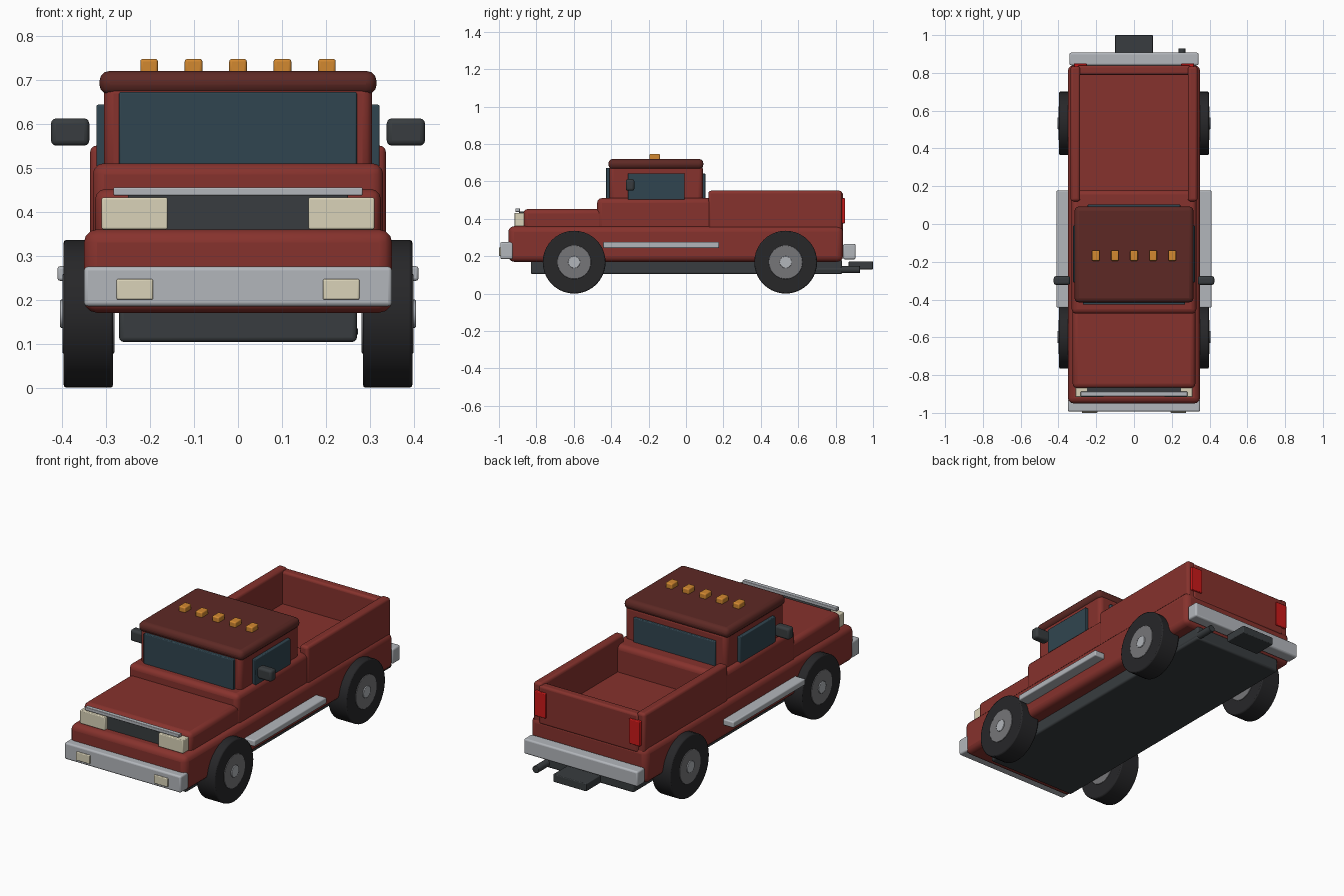
import bpy, math

if "Cube" in bpy.data.objects:
    bpy.data.objects.remove(bpy.data.objects["Cube"])

def material(name, rgb):
    m = bpy.data.materials.new(name)
    m.diffuse_color = (*rgb, 1)
    m.use_nodes = True
    m.node_tree.nodes["Principled BSDF"].inputs["Base Color"].default_value = m.diffuse_color
    return m

RED = material("body_red", (0.24, 0.032, 0.026))
DARK_RED = material("roof_red", (0.11, 0.022, 0.018))
BLACK = material("black_trim", (0.04, 0.046, 0.05))
RUBBER = material("rubber", (0.02, 0.02, 0.022))
GLASS = material("glass", (0.03, 0.06, 0.08))
CHROME = material("chrome", (0.45, 0.47, 0.5))
HUB = material("hub_grey", (0.18, 0.18, 0.19))
CREAM = material("lamp_cream", (0.7, 0.65, 0.48))
AMBER = material("amber", (0.65, 0.25, 0.03))
TAIL = material("tail_red", (0.6, 0.01, 0.01))

def finish(ob, name, mat, bevel, segments):
    ob.name = name
    ob.data.materials.append(mat)
    if bevel:
        mod = ob.modifiers.new("Bevel", 'BEVEL')
        mod.width, mod.segments = bevel, segments
        mod.limit_method = 'ANGLE'
        mod.angle_limit = math.radians(40)
    bpy.ops.object.shade_smooth_by_angle(angle=math.radians(35))
    return ob

def box(name, x, y, z, mat, bevel=0.006, segments=3):
    """Rounded box from (min, max) ranges."""
    bpy.ops.mesh.primitive_cube_add(size=1, location=[sum(r) / 2 for r in (x, y, z)])
    ob = bpy.context.object
    ob.scale = [r[1] - r[0] for r in (x, y, z)]
    bpy.ops.object.transform_apply(location=False, rotation=False, scale=True)
    return finish(ob, name, mat, bevel, segments)

def wide(name, half, y, z, mat, bevel=0.006):
    return box(name, (-half, half), y, z, mat, bevel)

def pair(name, x, y, z, mat, bevel=0.006):
    box(name + "_right", x, y, z, mat, bevel)
    box(name + "_left", (-x[1], -x[0]), y, z, mat, bevel)

def cylinder(name, loc, radius, depth, axis, mat, bevel=0.0, verts=40):
    rot = (0, math.pi / 2, 0) if axis == 'X' else (math.pi / 2, 0, 0)
    bpy.ops.mesh.primitive_cylinder_add(vertices=verts, radius=radius, depth=depth,
                                        location=loc, rotation=rot)
    return finish(bpy.context.object, name, mat, bevel, 2)

# Body
wide("lower_body", 0.35, (-0.95, 0.84), (0.17, 0.36), RED, 0.03)
wide("hood", 0.325, (-0.87, -0.44), (0.33, 0.452), RED, 0.025)
wide("cab_lower", 0.33, (-0.475, 0.18), (0.33, 0.51), RED, 0.025)
wide("cab_upper", 0.305, (-0.41, 0.09), (0.48, 0.69), RED, 0.022)
wide("roof", 0.315, (-0.415, 0.093), (0.665, 0.72), DARK_RED, 0.024)

# Open cargo bed
pair("bed_side", (0.285, 0.336), (0.12, 0.835), (0.33, 0.55), RED, 0.014)
wide("tailgate", 0.3, (0.79, 0.84), (0.33, 0.54), RED, 0.012)
wide("bed_floor", 0.3, (0.15, 0.82), (0.33, 0.365), RED, 0)

# Windows
wide("windshield", 0.27, (-0.427, -0.395), (0.505, 0.672), GLASS, 0.004)
wide("rear_window", 0.245, (0.07, 0.104), (0.5, 0.642), GLASS, 0.004)
pair("side_window", (0.29, 0.322), (-0.31, -0.007), (0.502, 0.643), GLASS, 0.004)

# Front end
wide("grille", 0.25, (-0.893, -0.855), (0.35, 0.44), BLACK, 0.004)
wide("hood_trim", 0.283, (-0.912, -0.888), (0.437, 0.455), CHROME, 0.003)
pair("headlight", (0.16, 0.31), (-0.916, -0.865), (0.36, 0.432), CREAM, 0.004)
wide("front_bumper", 0.35, (-0.993, -0.925), (0.185, 0.275), CHROME, 0.009)
pair("fog_light", (0.193, 0.276), (-1.0, -0.97), (0.2, 0.247), CREAM, 0.004)

# Rear end
wide("rear_bumper", 0.342, (0.84, 0.907), (0.183, 0.265), CHROME, 0.009)
pair("taillight", (0.25, 0.318), (0.825, 0.85), (0.375, 0.51), TAIL, 0.004)
wide("tow_hitch", 0.1, (0.87, 1.0), (0.13, 0.172), BLACK, 0.004)
cylinder("tailpipe", (0.254, 0.74, 0.128), 0.019, 0.38, 'Y', BLACK, 0.002, 20)

# Underside and sides
wide("chassis", 0.27, (-0.83, 0.835), (0.104, 0.18), BLACK, 0.01)
pair("running_board", (0.33, 0.41), (-0.443, 0.177), (0.243, 0.276), CHROME, 0.006)
pair("mirror", (0.338, 0.425), (-0.322, -0.276), (0.55, 0.612), BLACK, 0.012)

# Roof marker lights
for i in range(5):
    cx = (i - 2) * 0.101
    box(f"roof_light_{i + 1}", (cx - 0.02, cx + 0.02), (-0.195, -0.139), (0.71, 0.747), AMBER, 0.006)

# Wheels
for end, y in (("front", -0.598), ("rear", 0.533)):
    for side, s in (("right", 1), ("left", -1)):
        tag = f"{end}_{side}"
        c = (s * 0.34, y, 0.168)
        cylinder(f"{tag}_tire", c, 0.168, 0.112, 'X', RUBBER, 0.006)
        cylinder(f"{tag}_hub", c, 0.09, 0.118, 'X', HUB, 0.002)
        cylinder(f"{tag}_hub_cap", (s * 0.38, y, 0.168), 0.032, 0.048, 'X', CHROME, 0.002, 24)
